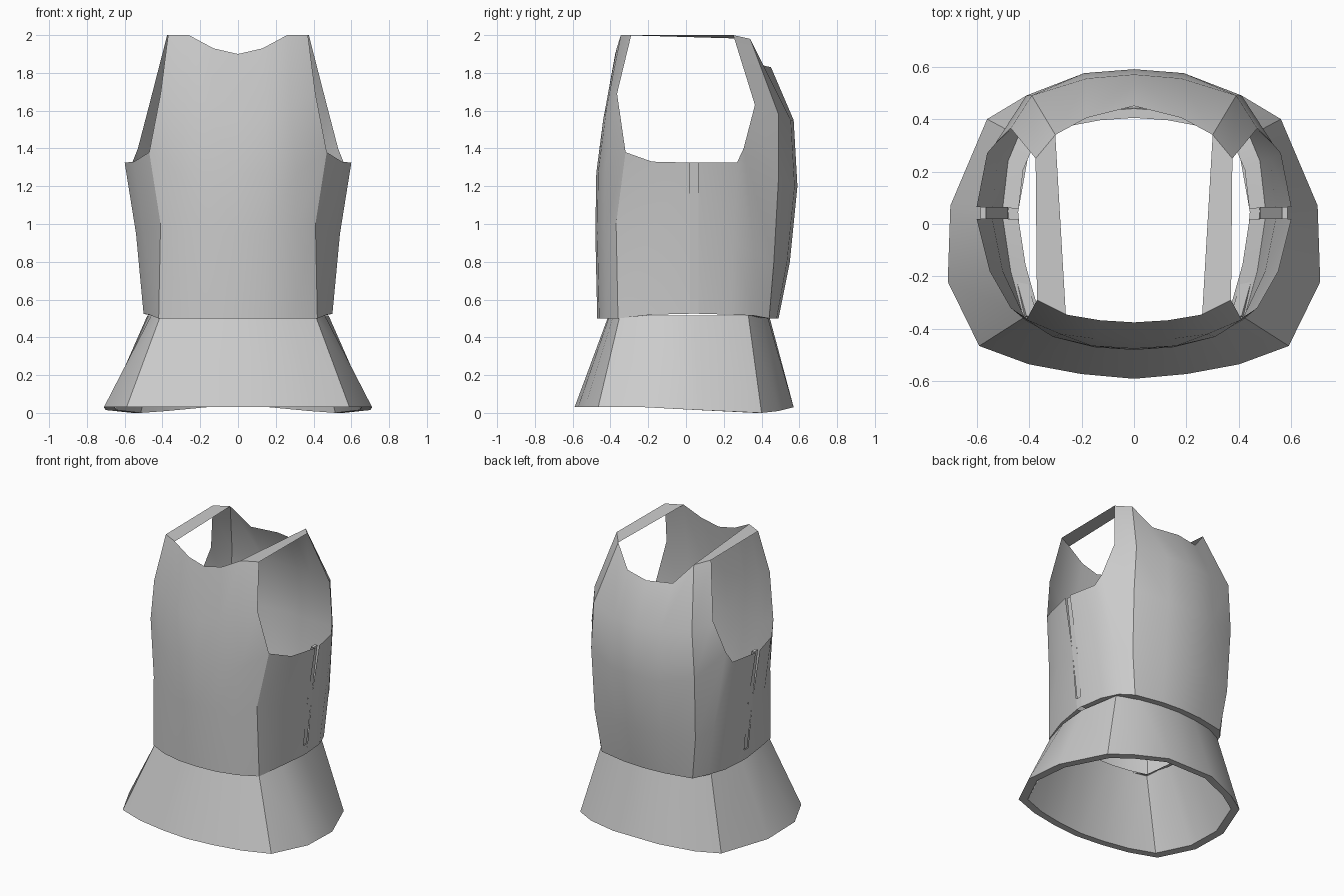
import bpy, bmesh, math

if "Cube" in bpy.data.objects:
    bpy.data.objects.remove(bpy.data.objects["Cube"])


def loft(name, columns, closed=False, angle=30):
    """Skin neighbouring columns of points (x >= 0) and mirror across x."""
    bm = bmesh.new()
    cols = [[bm.verts.new(p) for p in c] for c in columns]
    for a, b in zip(cols, cols[1:]):
        n = min(len(a), len(b))
        for i in range(n - 1 + closed):
            j = (i + 1) % n
            bm.faces.new((a[i], b[i], b[j], a[j]))
    bmesh.ops.recalc_face_normals(bm, faces=bm.faces)
    # outward check: signed sum of normal against position
    if sum(f.normal.dot(f.calc_center_median()) * f.calc_area() for f in bm.faces) < 0:
        bmesh.ops.reverse_faces(bm, faces=bm.faces)
    me = bpy.data.meshes.new(name)
    bm.to_mesh(me)
    bm.free()
    ob = bpy.data.objects.new(name, me)
    bpy.context.collection.objects.link(ob)
    m = ob.modifiers.new("mirror", 'MIRROR')
    m.use_clip = True
    m.merge_threshold = 0.0005
    bpy.context.view_layer.objects.active = ob
    for o in bpy.context.selected_objects:
        o.select_set(False)
    ob.select_set(True)
    bpy.ops.object.modifier_apply(modifier="mirror")
    bpy.ops.object.shade_smooth_by_angle(angle=math.radians(angle))
    return ob


def with_ledge(cols):
    """Turn the waist edge inward so it meets the top of the skirt."""
    return [[(c[0][0] * .88, c[0][1] * .86, c[0][2] + .005)] + c for c in cols]


# Breastplate: centre line outwards to the side seam, waist to top
front = [
    [(0, -.47, .5), (0, -.48, .95), (0, -.475, 1.27), (0, -.44, 1.54), (0, -.375, 1.9)],
    [(.15, -.46, .5), (.15, -.47, .95), (.16, -.465, 1.27), (.15, -.437, 1.56), (.13, -.367, 1.93)],
    [(.29, -.425, .5), (.3, -.43, .97), (.31, -.43, 1.27), (.28, -.42, 1.62), (.26, -.345, 2)],
    [(.42, -.36, .5), (.41, -.37, 1), (.47, -.32, 1.38), (.41, -.365, 1.69), (.37, -.29, 2)],
    [(.47, -.18, .52), (.5, -.18, .95), (.55, -.18, 1.33)],
    [(.5, .02, .525), (.54, .02, .95), (.6, .02, 1.325)],
]
loft("breastplate", with_ledge(front), angle=25)

# Backplate: centre line outwards to the side seam
back = [
    [(0, .49, .5), (0, .55, .8), (0, .59, 1.2), (0, .57, 1.55), (0, .45, 1.83)],
    [(.16, .48, .5), (.18, .535, .8), (.19, .575, 1.2), (.18, .555, 1.55), (.18, .405, 1.84)],
    [(.36, .44, .5), (.4, .465, .8), (.41, .49, 1.25), (.39, .49, 1.58), (.3, .34, 1.98)],
    [(.43, .36, .515), (.47, .36, .85), (.53, .305, 1.4), (.47, .365, 1.63), (.375, .25, 2)],
    [(.48, .24, .52), (.52, .25, .9), (.56, .27, 1.325)],
    [(.5, .065, .525), (.54, .065, .95), (.6, .065, 1.325)],
]
loft("backplate", with_ledge(back), angle=25)

# Flat shoulder straps
loft("shoulder_strap", [[(.26, -.345, 2), (.3, .34, 1.98)],
                        [(.37, -.29, 2), (.375, .25, 2)]])

# Narrow strip filling each side seam
loft("side_seam_strip", [[(x0, y, .6), (x1, y, 1.325), (x1 - .02, y, 1.325), (x0 - .02, y, .6)]
                         for y, x0, x1 in ((.02, .5, .585), (.065, .5, .585))], closed=True)
loft("side_seam_join", [[(.5, y, .525), (.507, y, .6)] for y in (.02, .065)])

# Flared waist skirt: matching top and hem outlines, with wall thickness
top = [(0, -.41), (.14, -.405), (.28, -.385), (.41, -.35), (.46, -.17), (.48, .05),
       (.43, .33), (.3, .4), (.14, .43), (0, .44)]
hem = [(0, -.59, .03), (.2, -.572, .03), (.4, -.535, .03), (.59, -.465, .03), (.71, -.22, .03),
       (.7, .07, .015), (.56, .4, .0), (.41, .49, .01), (.18, .57, .03), (0, .57, .03)]
k = .92
loft("waist_skirt", [[(tx * k, ty * k, .515), (tx, ty, .515), (hx, hy, hz), (hx * k, hy * k, hz)]
                     for (tx, ty), (hx, hy, hz) in zip(top, hem)], closed=True)
